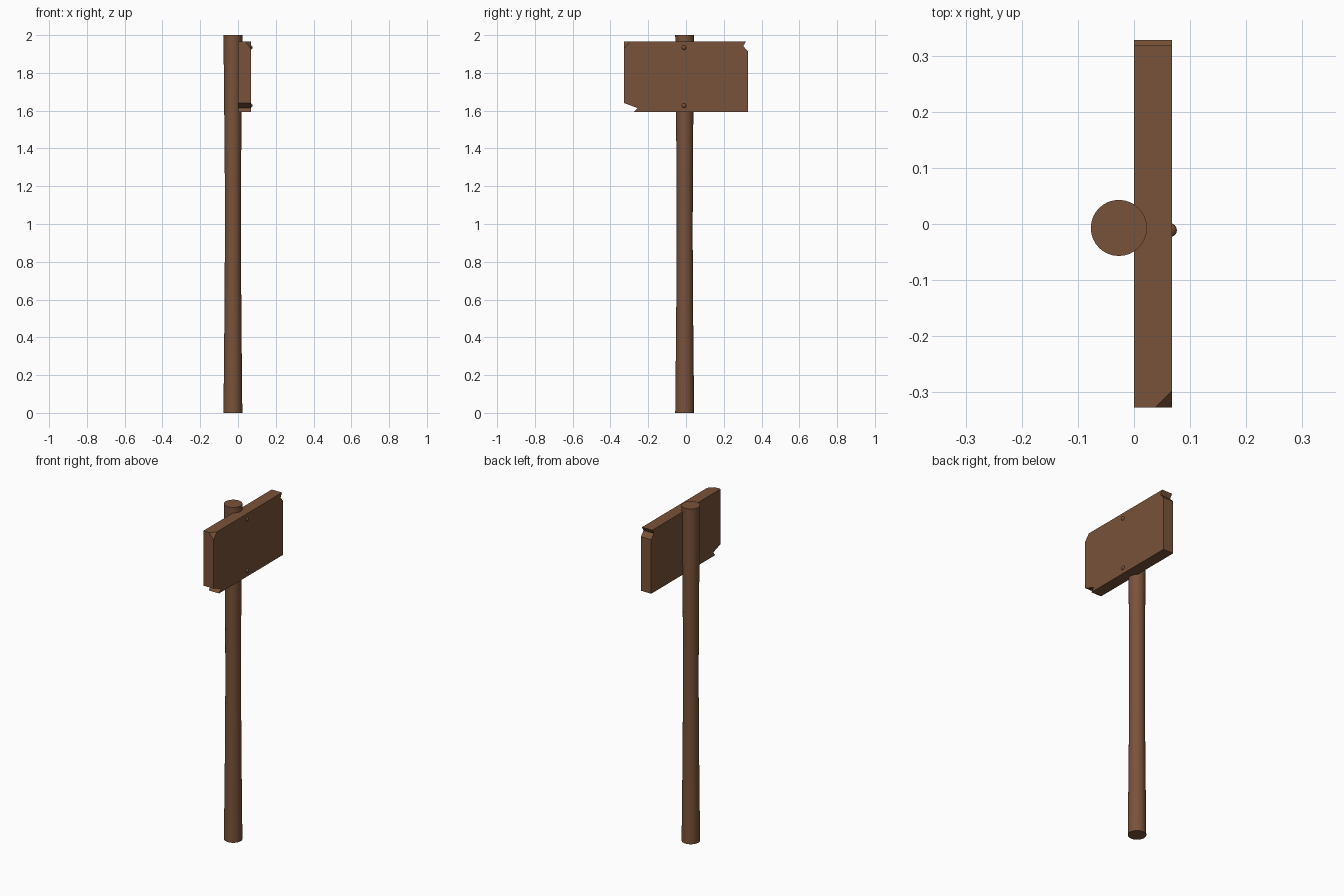
import bpy, bmesh
from math import pi, sin, cos, radians
from mathutils import Vector

default = bpy.data.objects.get("Cube")
if default:
    bpy.data.objects.remove(default, do_unlink=True)

# One wood colour for every part
wood = bpy.data.materials.new("brown_wood")
wood.use_nodes = True
COLOUR = (0.19, 0.085, 0.042, 1)
wood.diffuse_color = COLOUR
bsdf = next(n for n in wood.node_tree.nodes if n.type == "BSDF_PRINCIPLED")
bsdf.inputs["Base Color"].default_value = COLOUR


def add_object(name, bm, smooth=False):
    bmesh.ops.recalc_face_normals(bm, faces=bm.faces[:])
    mesh = bpy.data.meshes.new(name)
    bm.to_mesh(mesh)
    bm.free()
    mesh.materials.append(wood)
    obj = bpy.data.objects.new(name, mesh)
    bpy.context.collection.objects.link(obj)
    if smooth:
        bpy.ops.object.select_all(action="DESELECT")
        obj.select_set(True)
        bpy.context.view_layer.objects.active = obj
        bpy.ops.object.shade_smooth_by_angle(angle=radians(40))
    return obj


# Round post with a slightly narrowed waist: (height, radius)
SIDES = 32
profile = [(0, 0.05), (0.1, 0.049), (0.5, 0.045), (0.9, 0.0425),
           (1.25, 0.043), (1.6, 0.046), (2, 0.05)]
bm = bmesh.new()
rings = []
for z, r in profile:
    angles = [2 * pi * i / SIDES for i in range(SIDES)]
    rings.append([bm.verts.new((-0.027 + r * cos(a), -0.007 + r * sin(a), z))
                  for a in angles])
for low, high in zip(rings, rings[1:]):
    for i in range(SIDES):
        j = (i + 1) % SIDES
        bm.faces.new((low[i], low[j], high[j], high[i]))
bm.faces.new(rings[0])
bm.faces.new(rings[-1])
add_object("post", bm, smooth=True)

# Sign board: side outline (y, z) with two broken corners, extruded in x
THICK, FRONT, TOP = 0.068, -0.327, 1.967
outline = [(FRONT, TOP), (FRONT, 1.64), (-0.257, 1.614), (-0.276, 1.592),
           (0.328, 1.592), (0.328, 1.914), (0.303, 1.942), (0.318, TOP)]
bm = bmesh.new()
face = bm.faces.new([bm.verts.new((0, y, z)) for y, z in outline])
ext = bmesh.ops.extrude_face_region(bm, geom=[face])
bmesh.ops.translate(bm, vec=(THICK, 0, 0),
                    verts=[g for g in ext["geom"] if isinstance(g, bmesh.types.BMVert)])
bmesh.ops.recalc_face_normals(bm, faces=bm.faces[:])

# Chipped upper corner of the board
chip = Vector((0.03, 0.03, 0.038))
cut = bmesh.ops.bisect_plane(
    bm, geom=bm.verts[:] + bm.edges[:] + bm.faces[:],
    plane_co=(THICK - chip.x, FRONT, TOP),
    plane_no=Vector((1 / chip.x, -1 / chip.y, 1 / chip.z)).normalized(),
    clear_outer=True)
bmesh.ops.holes_fill(bm, edges=[e for e in bm.edges if e.is_boundary], sides=0)
add_object("sign_board", bm)

# Two round nail heads
for name, z in (("upper_nail", 1.934), ("lower_nail", 1.627)):
    bm = bmesh.new()
    bmesh.ops.create_uvsphere(bm, u_segments=16, v_segments=10, radius=0.0125)
    bmesh.ops.translate(bm, vec=(0.064, -0.011, z), verts=bm.verts[:])
    add_object(name, bm, smooth=True)
